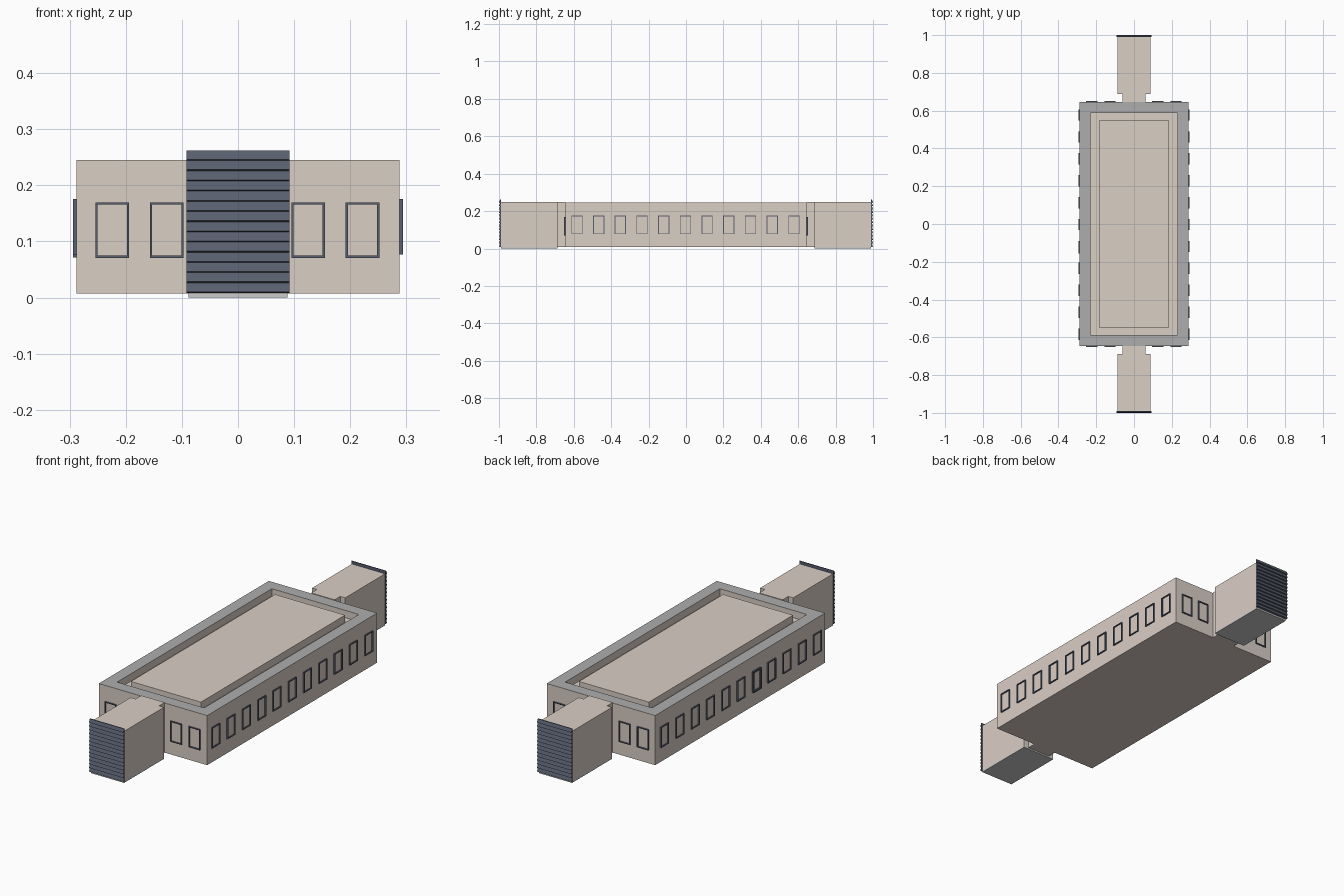
import bpy, bmesh

if "Cube" in bpy.data.objects:
    bpy.data.objects.remove(bpy.data.objects["Cube"])


def material(name, color):
    m = bpy.data.materials.new(name)
    m.diffuse_color = (*color, 1)
    m.use_nodes = True
    m.node_tree.nodes["Principled BSDF"].inputs["Base Color"].default_value = m.diffuse_color
    return m


wall = material("wall_beige", (0.70, 0.62, 0.56))
dark = material("frame_slate", (0.10, 0.115, 0.16))
grey = material("rim_grey", (0.42, 0.42, 0.42))


def finish(name, bm, *mats):
    bmesh.ops.recalc_face_normals(bm, faces=bm.faces)
    me = bpy.data.meshes.new(name)
    bm.to_mesh(me)
    bm.free()
    for m in mats:
        me.materials.append(m)
    ob = bpy.data.objects.new(name, me)
    bpy.context.collection.objects.link(ob)
    return ob


def add_box(bm, lo, hi):
    vs = bmesh.ops.create_cube(bm, size=1)["verts"]
    for v in vs:
        for i in range(3):
            v.co[i] = lo[i] if v.co[i] < 0 else hi[i]


def box(name, lo, hi, *mats):
    bm = bmesh.new()
    add_box(bm, lo, hi)
    return finish(name, bm, *mats)


def prism(name, outline, z0, z1, *mats):
    bm = bmesh.new()
    f = bm.faces.new([bm.verts.new((x, y, z0)) for x, y in outline])
    r = bmesh.ops.extrude_face_region(bm, geom=[f], use_keep_orig=True)
    for v in r["geom"]:
        if isinstance(v, bmesh.types.BMVert):
            v.co.z = z1
    return finish(name, bm, *mats)


# Main hall: nested rectangles give walls, grey rim, roof gutter and raised roof panel
TOP, GUTTER = 0.245, 0.21
bm = bmesh.new()
rings = []
for hx, hy, z in [(0.288, 0.645, 0.007), (0.288, 0.645, TOP), (0.231, 0.587, TOP),
                  (0.231, 0.587, GUTTER), (0.186, 0.547, GUTTER), (0.186, 0.547, TOP)]:
    rings.append([bm.verts.new((sx * hx, sy * hy, z))
                  for sx, sy in ((-1, -1), (1, -1), (1, 1), (-1, 1))])
bm.faces.new(rings[0])
bm.faces.new(rings[-1])
for k, (a, b) in enumerate(zip(rings, rings[1:])):
    for i in range(4):
        j = (i + 1) % 4
        f = bm.faces.new((a[i], a[j], b[j], b[i]))
        f.material_index = 1 if k == 1 else 0
finish("main_hall", bm, wall, grey)

# End passages, shutters and floor slabs, one set at each end
for s, label in ((-1, "front"), (1, "back")):
    outline = [(-0.062, 0.645), (0.062, 0.645), (0.062, 0.688), (0.088, 0.688),
               (0.088, 0.99), (-0.088, 0.99), (-0.088, 0.688), (-0.062, 0.688)]
    prism(label + "_passage", [(x, s * y) for x, y in outline], 0.007, 0.248, wall)
    ys = sorted((s * 0.688, s * 0.99))
    box(label + "_floor_slab", (-0.088, ys[0], 0), (0.088, ys[1], 0.007))

    # Shutter: sawtooth slat profile extruded across the width
    n, z0, z1 = 14, 0.008, 0.262
    step = (z1 - z0) / n
    profile = [(0.99, z1), (0.99, z0)]
    for i in range(n):
        profile += [(1.0, z0 + i * step + 0.002), (0.994, z0 + (i + 1) * step)]
    bm = bmesh.new()
    sides = [[bm.verts.new((x, s * y, z)) for y, z in profile] for x in (-0.0915, 0.0915)]
    for side in sides:
        bm.faces.new(side)
    for i in range(len(profile)):
        j = (i + 1) % len(profile)
        bm.faces.new((sides[0][i], sides[0][j], sides[1][j], sides[1][i]))
    finish(label + "_shutter", bm, dark)


# Window frames: four bars around an open pane
def window(name, axis, s, wall_pos, centre, zc, out=0.006, w=0.06, h=0.099, t=0.004):
    bm = bmesh.new()
    d = sorted((s * (wall_pos - 0.002), s * (wall_pos + out)))
    a0, a1, b0, b1 = centre - w / 2, centre + w / 2, zc - h / 2, zc + h / 2
    for u0, u1, v0, v1 in ((a0, a1, b0, b0 + t), (a0, a1, b1 - t, b1),
                           (a0, a0 + t, b0 + t, b1 - t), (a1 - t, a1, b0 + t, b1 - t)):
        if axis == "x":
            add_box(bm, (d[0], u0, v0), (d[1], u1, v1))
        else:
            add_box(bm, (u0, d[0], v0), (u1, d[1], v1))
    finish(name, bm, dark)


for s, label in ((-1, "left"), (1, "right")):
    for i in range(11):
        window(f"{label}_window_{i}", "x", s, 0.288, -0.003 + (i - 5) * 0.116, 0.126)
for s, label in ((-1, "front"), (1, "back")):
    for i, x in enumerate((-0.224, -0.127, 0.125, 0.222)):
        window(f"{label}_window_{i}", "y", s, 0.645, x, 0.12)

# One doubled frame on the left wall
window("left_window_extra", "x", -1, 0.288, -0.126, 0.121)
